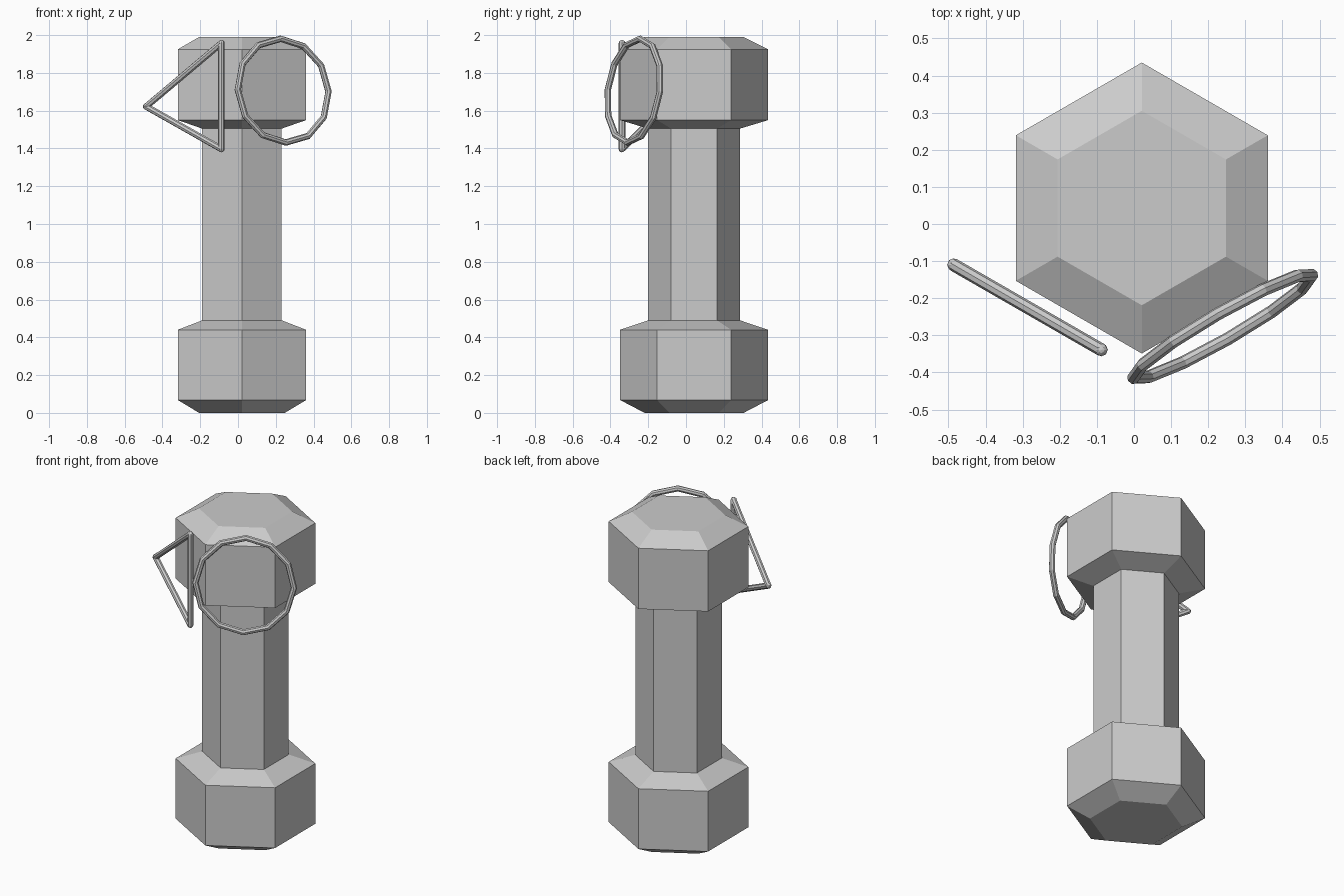
import bpy, bmesh
from math import cos, sin, pi, radians
from mathutils import Vector, Matrix

if "Cube" in bpy.data.objects:
    bpy.data.objects.remove(bpy.data.objects["Cube"])

TUBE = 0.0175


def finish(name, bm):
    bmesh.ops.recalc_face_normals(bm, faces=bm.faces)
    mesh = bpy.data.meshes.new(name)
    bm.to_mesh(mesh)
    bm.free()
    ob = bpy.data.objects.new(name, mesh)
    bpy.context.collection.objects.link(ob)
    return ob


# Dumbbell: six-sided profile with chamfered heads and a straight handle
profile = [(0.262, 0), (0.392, 0.068), (0.392, 0.44), (0.243, 0.49),
           (0.243, 1.505), (0.392, 1.55), (0.392, 1.925), (0.262, 1.99)]
bm = bmesh.new()
rings = [[bm.verts.new((0.021 + r * cos(pi / 2 + i * pi / 3),
                        0.043 + r * sin(pi / 2 + i * pi / 3), z))
          for i in range(6)] for r, z in profile]
for a, b in zip(rings, rings[1:]):
    for i in range(6):
        j = (i + 1) % 6
        bm.faces.new((a[i], a[j], b[j], b[i]))
bm.faces.new(rings[0])
bm.faces.new(rings[-1])
finish("dumbbell", bm)

# Triangle: three round bars with ball joints at the corners
corners = [Vector(p) for p in ((-0.486, -0.11, 1.622),
                               (-0.088, -0.339, 1.957),
                               (-0.088, -0.339, 1.397))]
bm = bmesh.new()
for k in range(3):
    p, q = corners[k], corners[(k + 1) % 3]
    turn = (q - p).to_track_quat('Z', 'Y').to_matrix().to_4x4()
    bmesh.ops.create_cone(bm, segments=8, radius1=TUBE, radius2=TUBE,
                          depth=(q - p).length, cap_ends=True,
                          matrix=Matrix.Translation((p + q) / 2) @ turn)
    bmesh.ops.create_uvsphere(bm, u_segments=8, v_segments=6, radius=TUBE,
                              matrix=Matrix.Translation(p))
finish("triangle_frame", bm)

# Ring: twelve-sided hoop leaning slightly back
bpy.ops.mesh.primitive_torus_add(major_segments=12, minor_segments=8,
                                 major_radius=0.277, minor_radius=TUBE)
ring = bpy.context.object
ring.name = "ring"
tilt = 0.13
u = Vector((cos(radians(30)), sin(radians(30)), 0))
n = Vector((-u.y, u.x, 0))
v = Vector((0, 0, cos(tilt))) + n * sin(tilt)
basis = Matrix((u, v, u.cross(v))).transposed().to_4x4()
ring.matrix_world = (Matrix.Translation((0.239, -0.276, 1.706)) @ basis
                     @ Matrix.Rotation(radians(-1), 4, 'Z'))
